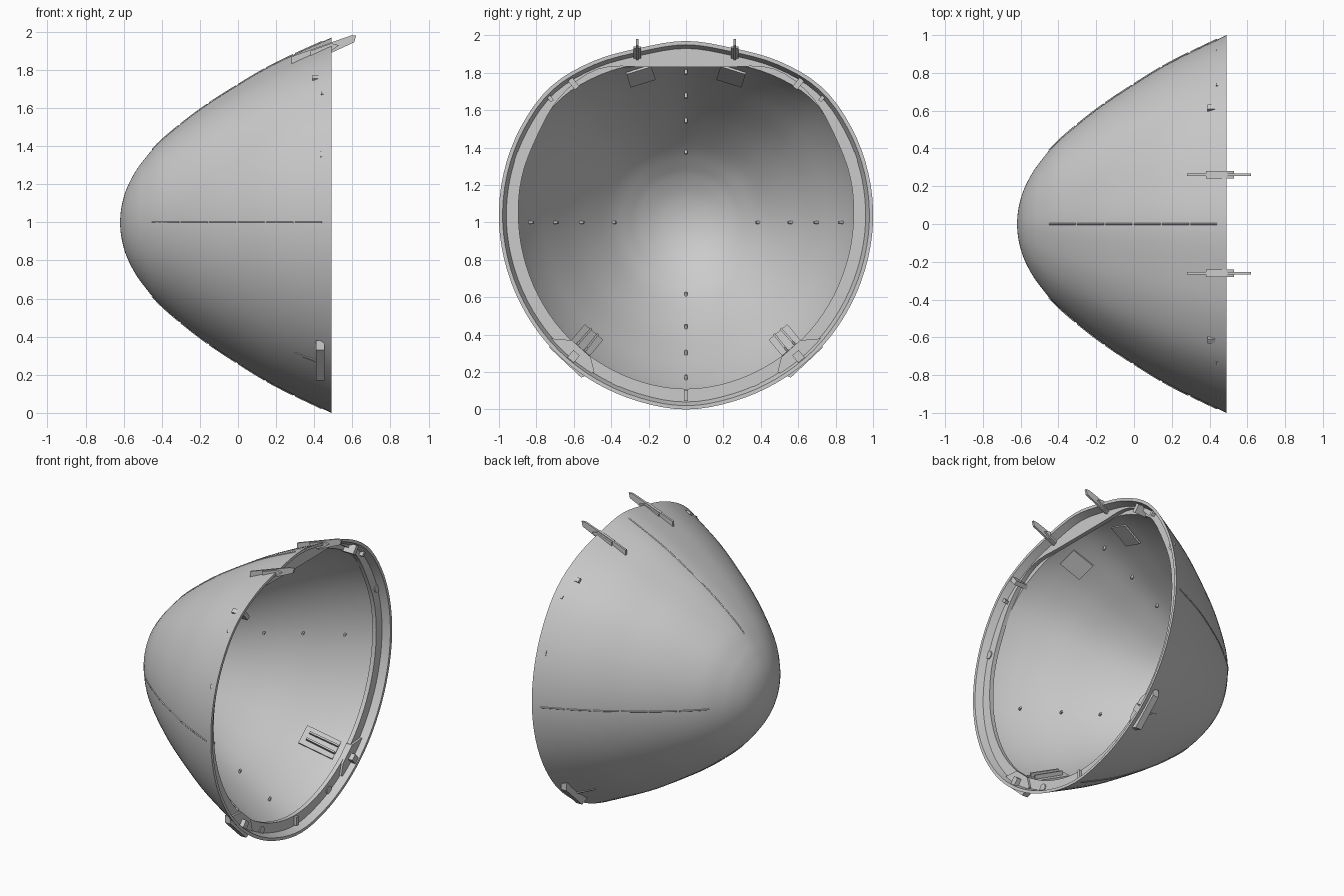
import bpy, bmesh, math
from mathutils import Vector, Matrix

cube = bpy.data.objects.get("Cube")
if cube:
    bpy.data.objects.remove(cube, do_unlink=True)

SEG = 96
WALL = 0.035
RIM_X, FLANGE_X = 0.49, 0.44


def catmull(pts, steps):
    """Smooth list of 2D points passing through the given ones."""
    pts = [Vector(p) for p in pts]
    ext = [2 * pts[0] - pts[1]] + pts + [2 * pts[-1] - pts[-2]]
    out = []
    for a, b, c, d in zip(ext, ext[1:], ext[2:], ext[3:]):
        for i in range(steps):
            t = i / steps
            out.append(0.5 * (2 * b + (c - a) * t + (2 * a - 5 * b + 4 * c - d) * t * t
                              + (3 * b - a - 3 * c + d) * t ** 3))
    return out + [pts[-1]]


def polar(values):
    """Radius by angle from the top, mirrored left to right."""
    n = len(values) - 1
    ring = values + values[-2:0:-1]

    def radius(a):
        f = (a / math.pi * n) % (2 * n)
        i, t = int(f), f % 1
        p, q, r, s = (ring[(i + k) % (2 * n)] for k in (-1, 0, 1, 2))
        return 0.5 * (2 * q + (r - p) * t + (2 * p - 5 * q + 4 * r - s) * t * t
                      + (3 * q - p - 3 * r + s) * t ** 3)
    return radius


rim = polar([.97, .965, .995, 1.025, 1.02, 1.01, 1, .99, .985, .985, .985, .99, 1])
opening = polar([.83, .86, .945, .95, .92, .91, .895, .885, .88, .88, .88, .885, .89])

# Half profile from the nose tip to the rim, as (x, radius)
profile = catmull([(-.62, 0), (-.612, .08), (-.59, .165), (-.55, .25), (-.5, .325), (-.4, .44),
                   (-.2, .605), (0, .74), (.2, .86), (RIM_X, 1)], 4)


def skin(r, a):
    """Section is round at the nose and takes the rim shape towards the opening."""
    t = min(1, r) ** 0.7
    return r * (1 + (rim(a) - 1) * t)


def at(x, r, a):
    return Vector((x, r * math.sin(a), 1 + r * math.cos(a)))


def on_skin(x, a, offset=0):
    for p, q in zip(profile, profile[1:]):
        if p.x <= x <= q.x:
            r = p.y + (q.y - p.y) * (x - p.x) / (q.x - p.x)
            return at(x, skin(r, a) + offset, a)


def finish(bm, name, smooth=False):
    bmesh.ops.recalc_face_normals(bm, faces=bm.faces)
    me = bpy.data.meshes.new(name)
    bm.to_mesh(me)
    bm.free()
    ob = bpy.data.objects.new(name, me)
    bpy.context.collection.objects.link(ob)
    if smooth:
        bpy.ops.object.select_all(action='DESELECT')
        ob.select_set(True)
        bpy.context.view_layer.objects.active = ob
        bpy.ops.object.shade_smooth_by_angle(angle=math.radians(30))
    return ob


def prism(name, outline, axis, start, end):
    """Extrude a 2D outline along x or y."""
    bm = bmesh.new()
    put = (lambda p, d: (d, p[0], p[1])) if axis == 'x' else (lambda p, d: (p[0], d, p[1]))
    face = bm.faces.new([bm.verts.new(put(p, start)) for p in outline])
    res = bmesh.ops.extrude_face_region(bm, geom=[face])
    move = Vector((end - start, 0, 0) if axis == 'x' else (0, end - start, 0))
    bmesh.ops.translate(bm, vec=move,
                        verts=[v for v in res['geom'] if isinstance(v, bmesh.types.BMVert)])
    return finish(bm, name)


def block(name, centre, size, angle=0, pitch=0):
    bm = bmesh.new()
    bmesh.ops.create_cube(bm, size=1)
    bmesh.ops.scale(bm, vec=size, verts=bm.verts)
    turn = Matrix.Rotation(-angle, 4, 'X') @ Matrix.Rotation(-pitch, 4, 'Y')
    bmesh.ops.transform(bm, matrix=Matrix.Translation(centre) @ turn, verts=bm.verts)
    return finish(bm, name)


def disc(name, centre, radius, depth, direction):
    bm = bmesh.new()
    bmesh.ops.create_cone(bm, cap_ends=True, segments=16, radius1=radius, radius2=radius, depth=depth)
    turn = Vector(direction).to_track_quat('Z', 'Y').to_matrix().to_4x4()
    bmesh.ops.transform(bm, matrix=Matrix.Translation(centre) @ turn, verts=bm.verts)
    return finish(bm, name, True)


# Hollow cone: outer skin, rim lip, recessed flange, inner skin
angles = [2 * math.pi * i / SEG for i in range(SEG)]
rings = [[at(p.x, skin(p.y, a), a) for a in angles] for p in profile[1:]]
rings.append([at(RIM_X, rim(a) - .02, a) for a in angles])
rings.append([at(FLANGE_X, rim(a) - .04, a) for a in angles])
rings.append([at(FLANGE_X, opening(a), a) for a in angles])
rings.append([at(FLANGE_X - .03, opening(a), a) for a in angles])
inner = []
for p, q, r in zip(profile, profile[1:], profile[2:]):
    d = (r - p).normalized()
    inner.append(q + Vector((d.y, -d.x)) * WALL)
inner = [p for p in inner if p.y > .03 and p.x < FLANGE_X - .035]
end = on_skin(FLANGE_X - .03, 0)
rings.append([on_skin(FLANGE_X - .03, a, -.045) for a in angles])
rings += [[at(p.x, skin(p.y, a), a) for a in angles] for p in reversed(inner)]

bm = bmesh.new()
loops = [[bm.verts.new(c) for c in ring] for ring in rings]
for lo, hi in zip(loops, loops[1:]):
    for i in range(SEG):
        j = (i + 1) % SEG
        bm.faces.new((lo[i], lo[j], hi[j], hi[i]))
for loop, x in ((loops[0], -.62), (loops[-1], -.62 + WALL)):
    tip = bm.verts.new((x, 0, 1))
    for i in range(SEG):
        bm.faces.new((loop[i], loop[(i + 1) % SEG], tip))
finish(bm, "cone_shell", True)

# Segmented conductor strips outside with fasteners inside
for n in range(4):
    a = n * math.pi / 2
    curve = bpy.data.curves.new("conductor_strip", 'CURVE')
    curve.dimensions = '3D'
    curve.bevel_depth = .005
    curve.bevel_resolution = 1
    curve.use_fill_caps = True
    for k in range(6):
        spline = curve.splines.new('POLY')
        spline.points.add(5)
        for i, pt in enumerate(spline.points):
            pt.co = (*on_skin(-.45 + .15 * k + .028 * i, a), 1)
    bpy.context.collection.objects.link(bpy.data.objects.new("conductor_strip", curve))
    for x in (-.4, -.19, .016, .245):
        centre = on_skin(x, a, -.055)
        disc("strip_fastener", centre, .008, .025, (.4, -math.sin(a), -math.cos(a)))

for s, side in ((1, "left"), (-1, "right")):
    # Alignment prongs passing through the flange, with mounting plates
    prong = [(.28, 1.80), (.49, 1.89), (.61, 1.945), (.62, 1.98), (.59, 1.98), (.49, 1.945), (.28, 1.87)]
    prism(side + "_prong", prong, 'y', s * .26 - .007, s * .26 + .007)
    collar = [(.38, 1.85), (.49, 1.90), (.53, 1.93), (.49, 1.94), (.38, 1.90)]
    prism(side + "_prong_collar", collar, 'y', s * .26 - .02, s * .26 + .02)
    a = s * .3
    block(side + "_prong_plate", on_skin(.27, a, -.05), (.16, .14, .012), a, .48)

    # Lower latch pads on the flange
    pad = [(.49, .20), (.51, .28), (.61, .37), (.73, .38), (.73, .33), (.56, .17)]
    prism(side + "_latch_pad", [(s * y, z) for y, z in pad], 'x', .41, .455)
    a = s * math.radians(140)
    block(side + "_latch", at(.46, .935, a), (.05, .045, .05), a)
    block(side + "_latch_plate", on_skin(.26, a, -.052), (.24, .13, .012), a, .48)
    for k in (-1, 1):
        b = a + k * .03
        block(side + "_latch_rib", on_skin(.28, b, -.065), (.2, .012, .04), b, .48)
    block(side + "_outer_slot", on_skin(.37, a), (.16, .012, .01), a, .46)

    # Upper brackets
    a = s * math.radians(39)
    block(side + "_upper_bracket", at(.44, .955, a), (.1, .03, .06), a)
    block(side + "_upper_tab", at(.45, .985, a + s * .15), (.03, .02, .04), a)

    # Flange bolts
    for y, z in ((.9, 1.35), (.37, .145)):
        disc(side + "_flange_bolt", (FLANGE_X, s * y, z), .027, .012, (1, 0, 0))

# Small drain block at the bottom of the flange
block("drain_block", (.445, 0, .075), (.03, .02, .06))
